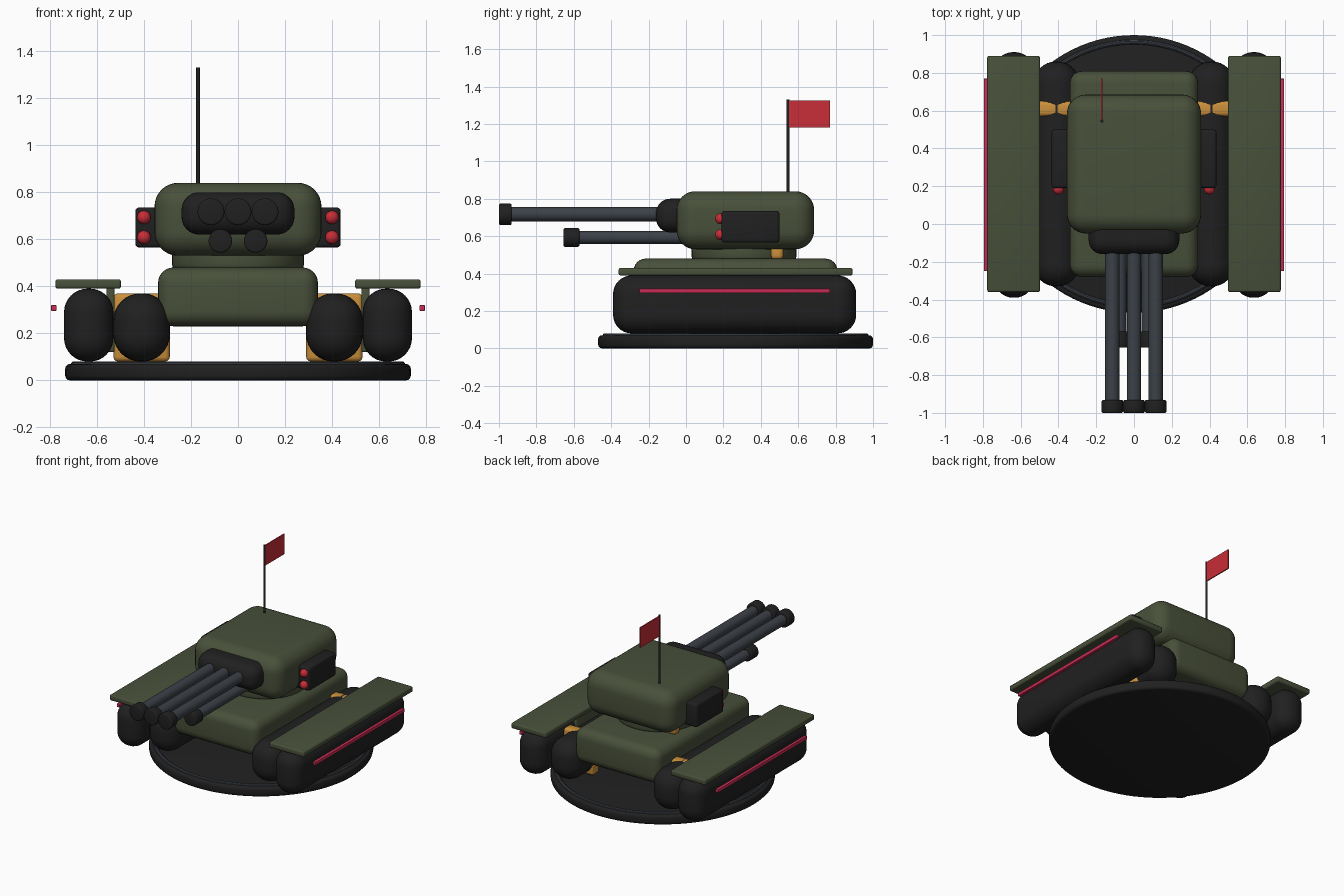
import bpy
from math import radians
from mathutils import Vector

if "Cube" in bpy.data.objects:
    bpy.data.objects.remove(bpy.data.objects["Cube"])


def material(name, r, g, b):
    m = bpy.data.materials.new(name)
    m.use_nodes = True
    m.diffuse_color = (r, g, b, 1)
    bsdf = next(n for n in m.node_tree.nodes if n.type == 'BSDF_PRINCIPLED')
    bsdf.inputs["Base Color"].default_value = (r, g, b, 1)
    bsdf.inputs["Roughness"].default_value = 0.7
    return m


GREEN = material("olive green", 0.065, 0.08, 0.042)
BLACK = material("rubber black", 0.0145, 0.0145, 0.0150)
STEEL = material("gun steel", 0.045, 0.053, 0.065)
GOLD = material("brass gold", 0.60, 0.28, 0.045)
RED = material("signal red", 0.58, 0.026, 0.038)
PINK = material("stripe pink", 0.58, 0.026, 0.09)


def finish(name, mat, bevel=0, segments=3):
    ob = bpy.context.object
    ob.name = name
    ob.data.materials.append(mat)
    if bevel:
        mod = ob.modifiers.new("rounding", 'BEVEL')
        mod.width = bevel
        mod.segments = segments
        mod.limit_method = 'ANGLE'
        mod.angle_limit = radians(40)
        bpy.ops.object.modifier_apply(modifier=mod.name)
    bpy.ops.object.shade_smooth_by_angle(angle=radians(35))
    return ob


def box(name, mat, x, y, z, bevel=0, segments=3):
    """Rounded box from (low, high) ranges."""
    lo, hi = Vector((x[0], y[0], z[0])), Vector((x[1], y[1], z[1]))
    bpy.ops.mesh.primitive_cube_add(size=1, location=(lo + hi) / 2)
    bpy.context.object.scale = hi - lo
    bpy.ops.object.transform_apply(location=False, rotation=False, scale=True)
    return finish(name, mat, bevel, segments)


def rod(name, mat, start, end, radius, bevel=0, vertices=32):
    a, b = Vector(start), Vector(end)
    bpy.ops.mesh.primitive_cylinder_add(
        vertices=vertices, radius=radius, depth=(b - a).length, location=(a + b) / 2,
        rotation=(b - a).to_track_quat('Z', 'Y').to_euler())
    return finish(name, mat, bevel)


def ball(name, mat, centre, radius):
    bpy.ops.mesh.primitive_uv_sphere_add(segments=24, ring_count=12, radius=radius, location=centre)
    return finish(name, mat)


def sided(side, low, high):
    return tuple(sorted((side * low, side * high)))


# Round display base with a raised ring
CENTRE_Y = 0.265
rod("base_disc", BLACK, (0, CENTRE_Y, 0), (0, CENTRE_Y, 0.07), 0.735, 0.02, 96)
bpy.ops.mesh.primitive_torus_add(major_segments=96, minor_segments=10, major_radius=0.698,
                                 minor_radius=0.013, location=(0, CENTRE_Y, 0.068))
finish("base_ring", STEEL)

# Hull, turret collar and turret
box("hull", GREEN, (-0.34, 0.34), (-0.28, 0.81), (0.23, 0.48), 0.065, 6)
rod("turret_collar", GREEN, (0, 0.31, 0.47), (0, 0.31, 0.56), 0.28, 0.02, 48)
box("collar_bar", GOLD, (-0.275, 0.275), (0.455, 0.52), (0.475, 0.55), 0.02)
box("turret", GREEN, (-0.355, 0.355), (-0.05, 0.685), (0.53, 0.84), 0.1, 8)

# Gun mantlet and both rows of guns
box("mantlet", BLACK, (-0.24, 0.24), (-0.16, 0.08), (0.62, 0.80), 0.075, 8)
for i, x in enumerate((-0.115, 0, 0.115)):
    rod(f"main_barrel_{i}", STEEL, (x, -0.1, 0.717), (x, -0.95, 0.717), 0.038)
    rod(f"main_muzzle_{i}", BLACK, (x, -0.932, 0.717), (x, -1, 0.717), 0.057, 0.008)
for i, x in enumerate((-0.075, 0.075)):
    rod(f"lower_barrel_{i}", STEEL, (x, 0, 0.593), (x, -0.6, 0.593), 0.034)
    rod(f"lower_muzzle_{i}", BLACK, (x, -0.57, 0.593), (x, -0.655, 0.593), 0.05, 0.008)

# Running gear and turret pods on both sides
for side, label in ((1, "left"), (-1, "right")):
    box(f"{label}_inner_track", BLACK, sided(side, 0.29, 0.53), (-0.33, 0.86), (0.08, 0.37), 0.115, 8)
    box(f"{label}_track_band", GOLD, sided(side, 0.29, 0.53), (0.57, 0.65), (0.08, 0.37), 0.02)
    box(f"{label}_outer_track", BLACK, sided(side, 0.53, 0.74), (-0.39, 0.91), (0.08, 0.39), 0.1, 8)
    box(f"{label}_fender_bracket", GREEN, sided(side, 0.525, 0.56), (0.0, 0.5), (0.12, 0.4), 0.008)
    box(f"{label}_fender", GREEN, sided(side, 0.498, 0.777), (-0.36, 0.89), (0.39, 0.43), 0.01)
    box(f"{label}_stripe", PINK, sided(side, 0.772, 0.795), (-0.25, 0.77), (0.295, 0.32), 0.004)
    box(f"{label}_turret_pod", BLACK, sided(side, 0.32, 0.437), (0.19, 0.5), (0.565, 0.735), 0.016)
    for z, level in ((0.693, "upper"), (0.608, "lower")):
        ball(f"{label}_{level}_light", RED, (side * 0.40, 0.185, z), 0.029)

# Antenna and flag
rod("antenna", BLACK, (-0.17, 0.545, 0.82), (-0.17, 0.545, 1.33), 0.008, 0, 16)
box("flag", RED, (-0.174, -0.166), (0.548, 0.77), (1.18, 1.325))
